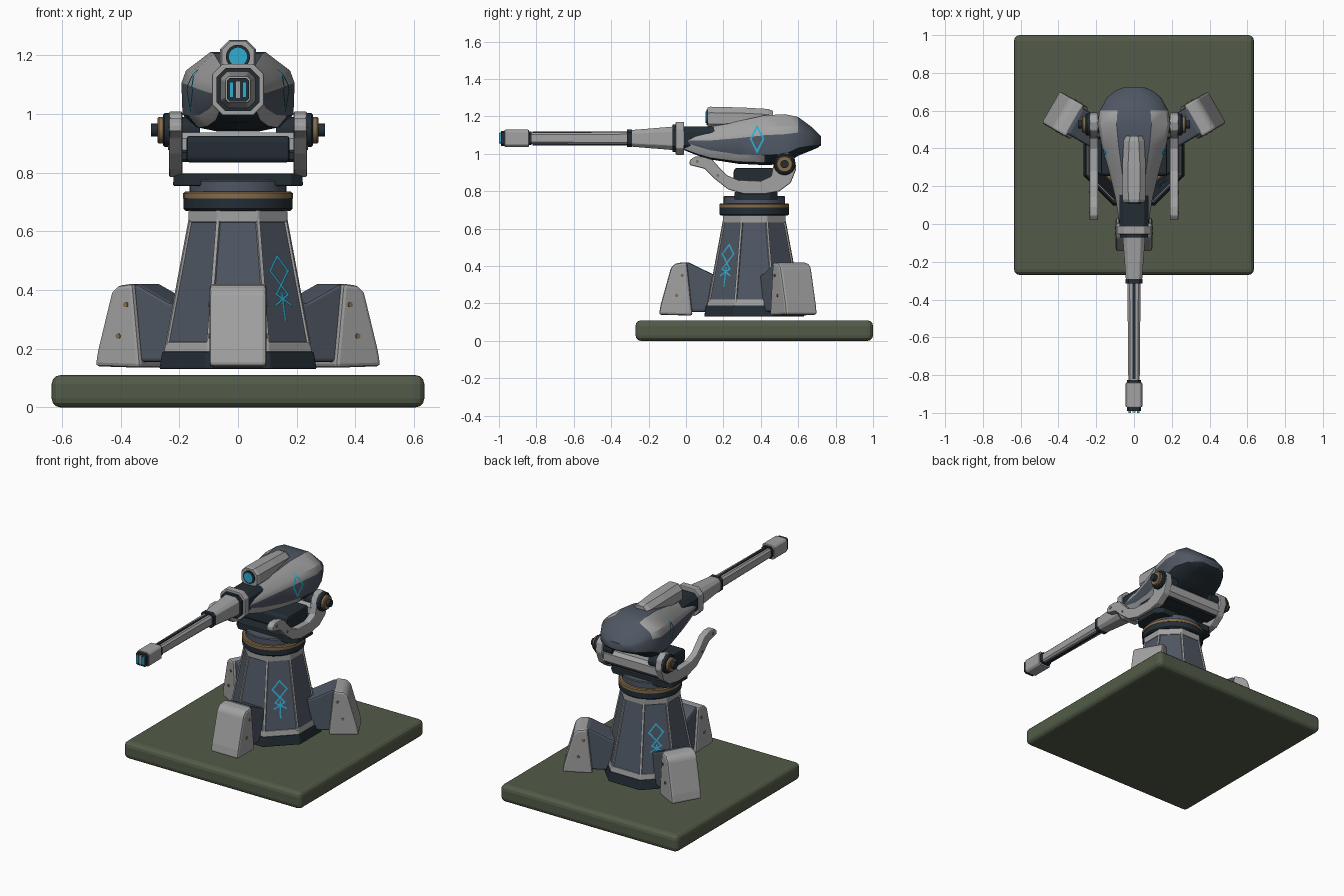
import bpy, bmesh, math
from mathutils import Vector
from mathutils.bvhtree import BVHTree

cube = bpy.data.objects.get("Cube")
if cube:
    bpy.data.objects.remove(cube, do_unlink=True)


def material(name, r, g, b):
    m = bpy.data.materials.new(name)
    m.use_nodes = True
    m.diffuse_color = (r, g, b, 1)
    bsdf = next(n for n in m.node_tree.nodes if n.type == 'BSDF_PRINCIPLED')
    bsdf.inputs["Base Color"].default_value = (r, g, b, 1)
    return m


light = material("light_grey_armour", .36, .36, .36)
slate = material("slate_blue_armour", .078, .095, .125)
dark = material("dark_metal", .017, .027, .036)
brass = material("brass", .23, .15, .07)
cyan = material("cyan_glow", .03, .42, .65)
green = material("moss_green", .085, .105, .065)
CY = .365       # tower axis
BZ = 1.083      # barrel axis height
smooth = []


def make(name, verts, faces, mats, slots=None, bevel=0, segments=2):
    mesh = bpy.data.meshes.new(name)
    mesh.from_pydata([tuple(v) for v in verts], [], faces)
    for m in mats:
        mesh.materials.append(m)
    if slots:
        mesh.polygons.foreach_set("material_index", slots)
    bm = bmesh.new()
    bm.from_mesh(mesh)
    bmesh.ops.recalc_face_normals(bm, faces=bm.faces)
    bm.to_mesh(mesh)
    bm.free()
    ob = bpy.data.objects.new(name, mesh)
    bpy.context.collection.objects.link(ob)
    if bevel:
        mod = ob.modifiers.new("soft_edges", 'BEVEL')
        mod.width, mod.segments = bevel, segments
    return ob


def loft(name, rings, mats, rule=None, **kw):
    n = len(rings[0])
    faces, slots = [], []
    for i in range(len(rings) - 1):
        for k in range(n):
            j = (k + 1) % n
            faces.append((i*n + k, i*n + j, i*n + n + j, i*n + n + k))
            slots.append(rule(i, k) if rule else 0)
    faces += [tuple(range(n)), tuple(range(len(rings)*n - n, len(rings)*n))]
    slots += [0, 0]
    return make(name, [p for r in rings for p in r], faces, mats, slots, **kw)


def place(axis, t, u, v, c):
    # c is the centre in the two remaining axes
    a, b = c[0] + u, c[1] + v
    return {'x': (t, a, b), 'y': (a, t, b), 'z': (a, b, t)}[axis]


def block(name, axis, rows, c, mat, **kw):
    # rows: position, half width, half height, corner chamfer
    rings = []
    for t, a, b, k in rows:
        pts = [(a, b - k), (a - k, b), (k - a, b), (-a, b - k),
               (-a, k - b), (k - a, -b), (a - k, -b), (a, k - b)]
        if k == 0:
            pts = pts[::2]
            pts = [(a, b), (-a, b), (-a, -b), (a, -b)]
        rings.append([place(axis, t, u, v, c) for u, v in pts])
    return loft(name, rings, [mat], **kw)


def octagon(name, rows, mat, **kw):
    return block(name, 'z', [(z, a, a, a * .586) for z, a in rows], (0, CY), mat, **kw)


def disc(name, axis, rows, c, mat, n=32):
    rings = [[place(axis, t, r * math.cos(k * math.tau / n), r * math.sin(k * math.tau / n), c)
              for k in range(n)] for t, r in rows]
    ob = loft(name, rings, [mat])
    smooth.append(ob)
    return ob


def prism(name, profile, x0, x1, mat, **kw):
    return loft(name, [[(x, y, z) for y, z in profile] for x in (x0, x1)], [mat], **kw)


def decal(name, lines, target, base, udir, out, width):
    # thin painted strips laid on the target surface
    me = target.data
    tree = BVHTree.FromPolygons([v.co for v in me.vertices], [p.vertices[:] for p in me.polygons])
    verts, faces = [], []
    for line in lines:
        for a, b in zip(line, line[1:]):
            a, b = Vector(a), Vector(b)
            d = (b - a).normalized()
            side = Vector((-d.y, d.x)) * width / 2
            a, b = a - d * width / 2, b + d * width / 2
            for i in range(7):
                for s in (-1, 1):
                    p = a.lerp(b, i / 6) + side * s
                    start = base + udir * p.x + Vector((0, 0, p.y)) + out
                    hit = tree.ray_cast(start, -out)[0]
                    verts.append((hit or start - out) + out * .004)
                if i:
                    k = len(verts)
                    faces.append((k - 4, k - 3, k - 1, k - 2))
    make(name, verts, faces, [cyan])


# Ground slab
block("ground_slab", 'z', [(0, .635, .635, 0), (.11, .635, .635, 0)], (0, CY), green,
      bevel=.03, segments=3)

# Tower
octagon("tower_foot", [(.13, .268), (.19, .258)], dark, bevel=.006)
octagon("tower_foot_band", [(.18, .254), (.222, .246)], light, bevel=.004)
column = octagon("tower_column", [(.2, .244), (.64, .162)], slate)
octagon("tower_collar", [(.63, .168), (.672, .168)], light, bevel=.005)
for k in range(8):
    a = math.radians(22.5 + 45 * k)
    d, t = Vector((math.cos(a), math.sin(a), 0)), Vector((-math.sin(a), math.cos(a), 0))
    rings = []
    for z, apothem in ((.21, .243), (.64, .163)):
        p = Vector((0, CY, z)) + d * apothem * 1.082
        rings.append([p + t * .008 - d * .01, p + t * .006 + d * .004,
                      p - t * .006 + d * .004, p - t * .008 - d * .01])
    loft("tower_edge_trim", rings, [light])
rune = [[(.035, .35), (-.028, .385), (.043, .465), (0, .515), (-.043, .465), (.028, .385), (-.035, .35)],
        [(0, .39), (0, .295)]]
for s in (1, -1):
    h = math.sqrt(.5) * s
    decal("tower_rune", rune, column, Vector((0, CY, 0)), Vector((h, h, 0)), Vector((h, -h, 0)), .009)

# Turntable
disc("turntable_ring", 'z', [(.67, .178), (.677, .185), (.715, .185), (.715, .16)], (0, CY), dark)
disc("turntable_brass_ring", 'z', [(.712, .187), (.73, .187), (.735, .18)], (0, CY), brass)
disc("turntable_neck", 'z', [(.73, .165), (.77, .165), (.775, .16)], (0, CY), slate)
block("yoke_base", 'z', [(.755, .222, .115, .04), (.797, .218, .115, .04)], (0, CY + .01), dark, bevel=.005)

# Legs
cap = [(-.51, .14), (-.5, .195), (-.445, .393), (-.42, .415), (-.36, .422), (-.33, .135)]
body = [(-.4, .155), (-.4, .418), (-.35, .42), (-.225, .358), (-.12, .34), (-.12, .155)]
for k in range(3):
    parts = [prism("leg_cap", cap, -.097, .097, light, bevel=.013),
             prism("leg_body", body, -.08, .08, slate, bevel=.012)]
    for y, z in ((-.385, .35), (-.415, .243)):
        parts.append(disc("leg_rivet", 'x', [(-.101, .009), (.101, .009)], (y, z), brass, 10))
    for ob in parts:
        ob.location = (0, CY, 0)
        ob.rotation_euler.z = k * math.tau / 3

# Yoke
arm = [(.02, .94), (.02, .965), (.045, .985), (.09, .985), (.14, .97), (.18, .925), (.22, .885),
       (.28, .86), (.4, .855), (.455, .88), (.47, .95), (.495, 1.0), (.54, 1.01), (.58, .98),
       (.59, .92), (.56, .845), (.5, .8), (.42, .785), (.31, .785), (.225, .81), (.155, .865), (.1, .92)]
block("yoke_cross_box", 'x', [(-.175, .11, .045, .012), (.175, .11, .045, .012)], (CY, .88), dark, bevel=.01)
block("yoke_rear_bar", 'x', [(-.2, .055, .045, .02), (.2, .055, .045, .02)], (.515, .892), light)
block("yoke_under_bar", 'x', [(-.195, .05, .02, .008), (.195, .05, .02, .008)], (.5, .857), dark)
PIVOT = (.527, .945)
for s in (-1, 1):
    prism("yoke_arm", arm, s * .19, s * .235, light, bevel=.006)
    for y, z in ((.06, .96), (.17, .885)):
        disc("arm_rivet", 'x', [(s * .23, .008), (s * .239, .008)], (y, z), brass, 10)
    disc("pivot_inner", 'x', [(s * .13, .045), (s * .19, .045)], PIVOT, dark)
    disc("pivot_ring", 'x', [(s * .23, .058), (s * .25, .058), (s * .256, .052)], PIVOT, dark)
    disc("pivot_brass", 'x', [(s * .25, .045), (s * .27, .045), (s * .275, .04)], PIVOT, brass)
    disc("pivot_pin", 'x', [(s * .26, .022), (s * .296, .022)], PIVOT, dark)

# Gun head shell: y, half width, top, bottom, upper and lower edge of the side panel
sections = [(-.01, .075, 1.12, 1.02, .52, .42), (.06, .086, 1.132, .992, .56, .34),
            (.13, .097, 1.145, .97, .58, .28), (.28, .133, 1.175, .947, .6, .22),
            (.42, .172, 1.206, .94, .6, .2), (.53, .193, 1.212, .945, .6, .2),
            (.6, .182, 1.197, .99, .6, .2), (.67, .143, 1.145, 1.018, .6, .2),
            (.705, .1, 1.112, 1.033, .6, .2), (.722, .06, 1.093, 1.046, .6, .2)]
rings = []
for y, w, top, bottom, up, low in sections:
    half = [(.48, 1), (.92, up + .16), (1, up), (.98, low), (.78, .05), (.4, 0)]
    pts = [(0, 1)] + half + [(-u, v) for u, v in reversed(half)]
    rings.append([(u * w, y, bottom + v * (top - bottom)) for u, v in pts])


def shell_colour(row, strip):
    j = min(strip, 12 - strip)
    if j in (1, 2):
        return 1 if row < 6 else 0
    if j == 4:
        return 1 if row < 4 else 2
    return 2 if j > 4 else 0


shell = loft("head_shell", rings, [slate, light, dark], shell_colour)
smooth.append(shell)
diamond = [[(0, 1.145), (.034, 1.08), (0, 1.012), (-.034, 1.08), (0, 1.145)]]
for s in (-1, 1):
    decal("head_diamond", diamond, shell, Vector((0, .38, 0)), Vector((0, 1, 0)), Vector((s, 0, 0)), .01)

# Sight on top
block("sight_housing", 'y', [(.115, .055, .058, .03), (.13, .062, .062, .032), (.3, .062, .058, .03),
                             (.44, .055, .05, .03), (.465, .045, .04, .025)], (0, 1.19), light)
disc("sight_rim", 'y', [(.109, .041), (.13, .041)], (0, 1.195), dark)
disc("sight_lens", 'y', [(.105, .031), (.12, .031)], (0, 1.195), cyan)

# Barrel
block("barrel_mount", 'y', [(-.02, .078, .062, .025), (.17, .078, .062, .025)], (0, BZ), dark, bevel=.004)
block("barrel_collar", 'y', [(-.055, .088, .088, .035), (-.01, .088, .088, .035)], (0, BZ), light, bevel=.005)
block("barrel_collar_seal", 'y', [(-.072, .073, .073, .03), (-.05, .073, .073, .03)], (0, BZ), dark)
block("barrel_sleeve", 'y', [(-.295, .043, .044, .016), (-.065, .06, .063, .024)], (0, BZ), light, bevel=.004)
block("barrel_ring", 'y', [(-.315, .045, .046, .016), (-.29, .045, .046, .016)], (0, BZ), dark)
block("barrel_tube", 'y', [(-.85, .03, .03, .01), (-.31, .035, .034, .012)], (0, BZ), light)
for s in (-1, 1):
    block("barrel_slot", 'y', [(-.82, .008, .005, 0), (-.3, .008, .005, 0)], (0, BZ + s * .032), dark)
block("muzzle_neck", 'y', [(-.845, .036, .036, .012), (-.825, .036, .036, .012)], (0, BZ), dark)
block("muzzle", 'y', [(-.97, .044, .046, .012), (-.84, .044, .046, .012)], (0, BZ), light, bevel=.004)
block("muzzle_core", 'y', [(-.99, .038, .04, .01), (-.96, .038, .04, .01)], (0, BZ), dark)
for s in (-1, 1):
    block("muzzle_emitter", 'y', [(-1, .007, .026, 0), (-.98, .007, .026, 0)], (s * .022, BZ), cyan)
block("muzzle_divider", 'y', [(-.998, .008, .03, 0), (-.98, .008, .03, 0)], (0, BZ), light)

# Smooth shading on the round parts
bpy.ops.object.select_all(action='DESELECT')
for ob in smooth:
    ob.select_set(True)
bpy.context.view_layer.objects.active = shell
bpy.ops.object.shade_smooth_by_angle(angle=math.radians(32))
